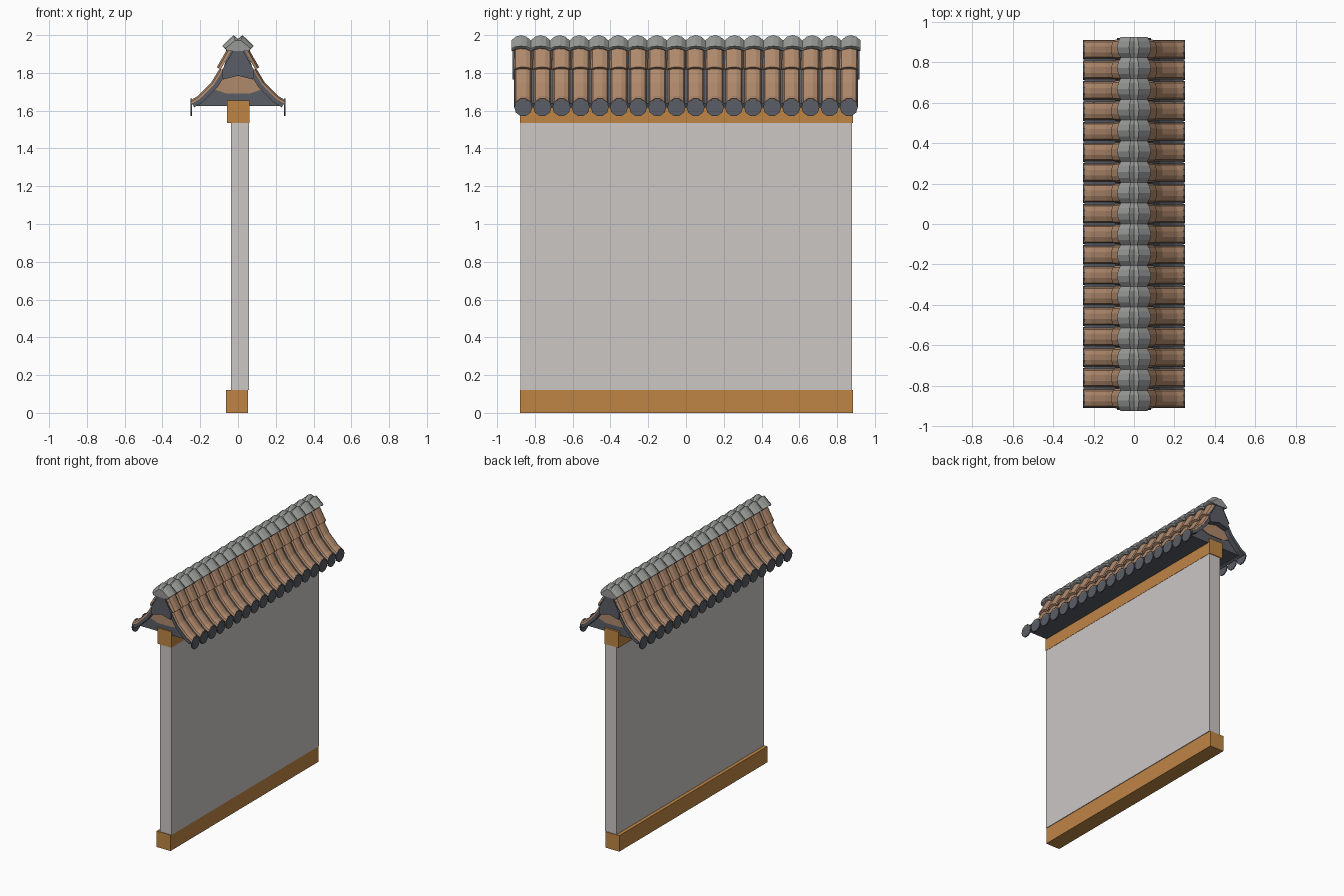
import bpy, bmesh, math
from mathutils import Vector, Matrix

if "Cube" in bpy.data.objects:
    bpy.data.objects.remove(bpy.data.objects["Cube"])


def mat(name, rgb):
    m = bpy.data.materials.new(name)
    m.diffuse_color = (*rgb, 1)
    m.use_nodes = True
    m.node_tree.nodes["Principled BSDF"].inputs["Base Color"].default_value = m.diffuse_color
    return m


PLASTER = mat("plaster", (0.60, 0.57, 0.56))
WOOD = mat("orange_wood", (0.52, 0.235, 0.06))
TILE = mat("brown_tile", (0.43, 0.25, 0.15))
SLATE = mat("dark_slate", (0.10, 0.11, 0.13))
STONE = mat("ridge_grey", (0.31, 0.32, 0.31))

N, STEP = 18, 0.1014
ROWS = [(i - (N - 1) / 2) * STEP for i in range(N)]


def finish(name, bm, material):
    bmesh.ops.recalc_face_normals(bm, faces=bm.faces)
    me = bpy.data.meshes.new(name)
    bm.to_mesh(me)
    bm.free()
    me.materials.append(material)
    ob = bpy.data.objects.new(name, me)
    bpy.context.collection.objects.link(ob)
    return ob


def loft(bm, rings):
    """Closed solid through a series of equal rings."""
    vs = [[bm.verts.new(p) for p in r] for r in rings]
    n = len(vs[0])
    for a, b in zip(vs, vs[1:]):
        for i in range(n):
            j = (i + 1) % n
            bm.faces.new((a[i], a[j], b[j], b[i]))
    bm.faces.new(vs[0])
    bm.faces.new(vs[-1])


def prism(name, poly, y0, y1, material):
    """Extrude an x-z outline along y."""
    bm = bmesh.new()
    loft(bm, [[(x, y, z) for x, z in poly] for y in (y0, y1)])
    return finish(name, bm, material)


def box(name, x0, x1, y0, y1, z0, z1, material):
    return prism(name, [(x0, z0), (x1, z0), (x1, z1), (x0, z1)], y0, y1, material)


# Wall and timber beams
box("wall_panel", -0.037, 0.058, -0.875, 0.88, 0.12, 1.54, PLASTER)
box("base_beam", -0.063, 0.053, -0.88, 0.885, 0.0, 0.12, WOOD)
box("top_beam", -0.057, 0.06, -0.88, 0.885, 1.535, 1.655, WOOD)

# Roof slopes as x-z paths from ridge to eave
UPPER = [(0.015, 1.955), (0.057, 1.878), (0.092, 1.818)]
LOWER = [(0.078, 1.812), (0.125, 1.735), (0.2, 1.66), (0.242, 1.635)]


def normals(path):
    out = []
    for i in range(len(path)):
        a, b = path[max(i - 1, 0)], path[min(i + 1, len(path) - 1)]
        d = Vector((b[0] - a[0], b[1] - a[1])).normalized()
        out.append((-d.y, d.x))
    return out


# Arched tiles, one course above the other, on both slopes
def tile_course(name, path, half_w, height):
    bm = bmesh.new()
    for side in (1, -1):
        for y in ROWS:
            rings = []
            for (x, z), (nx, nz) in zip(path, normals(path)):
                ring = []
                for k in range(6):
                    a = math.pi * k / 5
                    h = height * math.sin(a)
                    ring.append((side * (x + nx * h), y + half_w * math.cos(a), z + nz * h))
                rings.append(ring)
            loft(bm, rings)
    return finish(name, bm, TILE)


tile_course("upper_tiles", UPPER, 0.049, 0.025)
tile_course("lower_tiles", LOWER, 0.046, 0.023)

# Dark sheet beneath the tiles, visible in the grooves and under the eaves
slope = UPPER[:2] + LOWER
under = [(x - nx * 0.02, z - nz * 0.02) for (x, z), (nx, nz) in zip(slope, normals(slope))]
over = [(x + nx * 0.003, z + nz * 0.003) for (x, z), (nx, nz) in zip(slope, normals(slope))]
for side, label in ((1, "right"), (-1, "left")):
    prism("roof_sheet_" + label, [(side * x, z) for x, z in over + under[::-1]],
          -0.91, 0.91, SLATE)

# Closed gable core with brown band and outer dark peak plates
half = [(0.236, 1.625), (0.225, 1.643), (0.12, 1.735), (0.07, 1.815), (0.012, 1.935)]
prism("roof_core", half + [(-x, z) for x, z in half[::-1]], -0.87, 0.87, SLATE)
band = [(0.135, 1.715), (0.07, 1.80), (-0.07, 1.80), (-0.135, 1.715),
        (-0.06, 1.69), (0.06, 1.69)]
peak = [(0.08, 1.765), (0.085, 1.815), (0.0, 1.965), (-0.085, 1.815), (-0.08, 1.765), (0, 1.785)]
for s, label in ((-1, "front"), (1, "back")):
    prism("gable_band_" + label, band, s * 0.868, s * 0.876, TILE)
    prism("gable_peak_" + label, peak, s * 0.87, s * 0.918, SLATE)

# Ten-sided end discs along both eaves
bm = bmesh.new()
for side in (1, -1):
    for y in ROWS:
        m = Matrix.Translation((side * 0.247, y, 1.618)) @ Matrix.Rotation(math.pi / 2, 4, 'Y')
        bmesh.ops.create_cone(bm, cap_ends=True, segments=10, radius1=0.048,
                              radius2=0.048, depth=0.008, matrix=m)
finish("eave_discs", bm, SLATE)

# Scalloped ridge cap: paired arched tiles with a valley between their peaks
bm = bmesh.new()
rings = []
for y in ROWS:
    for t, h in ((-0.5, 0), (-0.28, 0.7), (0, 1), (0.28, 0.7), (0.5, 0)):
        if rings and t == -0.5:
            continue
        prof = [(0.025, 1.915), (0.058 + 0.016 * h, 1.915 + 0.02 * h),
                (0.066 + 0.018 * h, 1.93 + 0.012 * h), (0.016 + 0.008 * h, 1.972 + 0.028 * h)]
        ring = prof + [(0, 1.972 + 0.008 * h)] + [(-x, z) for x, z in prof[::-1]]
        rings.append([(x, (y + t * STEP) * 1.013, z) for x, z in ring])
loft(bm, rings)
finish("ridge_cap", bm, STONE)
